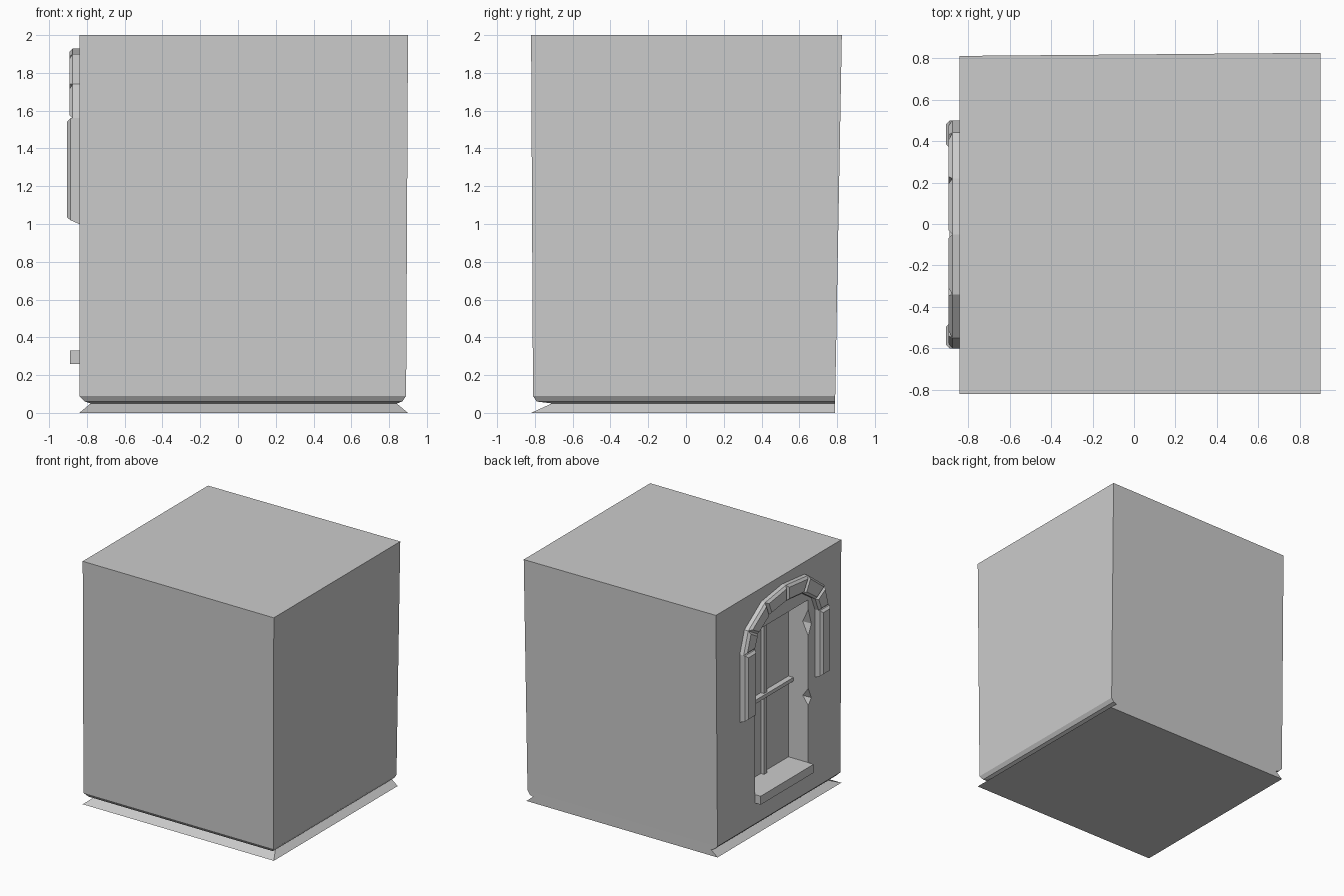
import bpy, bmesh
from mathutils import Vector

if "Cube" in bpy.data.objects:
    bpy.data.objects.remove(bpy.data.objects["Cube"])

WALL = -0.84      # plane of the window wall
GLASS = -0.66     # back of the window recess


def mesh_object(name, verts, faces):
    bm = bmesh.new()
    vs = [bm.verts.new(v) for v in verts]
    for f in faces:
        bm.faces.new([vs[i] for i in f])
    bmesh.ops.recalc_face_normals(bm, faces=bm.faces)
    me = bpy.data.meshes.new(name)
    bm.to_mesh(me)
    bm.free()
    ob = bpy.data.objects.new(name, me)
    bpy.context.collection.objects.link(ob)
    return ob


def loft(name, rings):
    """Closed solid through equally long rings of points."""
    n = len(rings[0])
    faces = [tuple(range(n)), tuple(range((len(rings) - 1) * n, len(rings) * n))]
    for r in range(len(rings) - 1):
        for i in range(n):
            j = (i + 1) % n
            faces.append((r * n + i, r * n + j, (r + 1) * n + j, (r + 1) * n + i))
    return mesh_object(name, [p for ring in rings for p in ring], faces)


def box(name, x0, x1, y0, y1, z0, z1):
    return loft(name, [[(x0, y0, z), (x1, y0, z), (x1, y1, z), (x0, y1, z)] for z in (z0, z1)])


def cut(target, cutter):
    cutter.hide_render = True
    mod = target.modifiers.new("cut", 'BOOLEAN')
    mod.operation = 'DIFFERENCE'
    mod.solver = 'EXACT'
    mod.object = cutter
    bpy.context.view_layer.objects.active = target
    bpy.ops.object.modifier_apply(modifier=mod.name)
    bpy.data.objects.remove(cutter, do_unlink=True)


# Wall block with a flared foot and undercut groove on three sides
levels = [(0.0, -0.84, 0.90, -0.82, 0.79, 0.79),
          (0.05, -0.78, 0.84, -0.71, 0.79, 0.79),
          (0.06, -0.81, 0.87, -0.79, 0.79, 0.79),
          (0.09, -0.84, 0.89, -0.81, 0.79, 0.79),
          (2.0, -0.84, 0.90, -0.82, 0.81, 0.825)]
wall = loft("wall_block", [[(x0, y0, z), (x1, y0, z), (x1, yr, z), (x0, yl, z)]
                           for z, x0, x1, y0, yl, yr in levels])

# Window recess, and chips broken out of its edge
cut(wall, box("recess_cutter", -1.0, GLASS, -0.39, 0.30, 0.30, 1.67))
for z, h in ((1.48, 0.11), (0.87, 0.07)):
    y = -0.39
    ring = [(WALL - .05, y, z), (WALL, y - .04, z - .02), (WALL + .05, y, z), (WALL, y + .04, z - .02)]
    verts = ring + [(WALL, y, z - h), (WALL, y, z + h)]
    faces = [(i, (i + 1) % 4, t) for i in range(4) for t in (4, 5)]
    cut(wall, mesh_object("chip_cutter", verts, faces))

# Sill and glazing bars
box("window_sill", -0.89, GLASS + 0.02, -0.39, 0.30, 0.26, 0.33)
box("glazing_bar_vertical", GLASS - 0.03, GLASS + 0.02, -0.07, -0.03, 0.32, 1.68)
box("glazing_bar_horizontal", GLASS - 0.045, GLASS + 0.02, -0.40, 0.31, 0.965, 0.995)

# Arch of chamfered stones: outer and inner outlines as (y, z)
outer = [(0.50, 1.00), (0.50, 1.56), (0.44, 1.74), (0.22, 1.89), (-0.05, 1.93),
         (-0.34, 1.90), (-0.55, 1.74), (-0.60, 1.56), (-0.60, 1.00)]
inner = [(0.365, 1.00), (0.365, 1.56), (0.32, 1.67), (0.17, 1.77), (-0.05, 1.80),
         (-0.27, 1.78), (-0.43, 1.67), (-0.475, 1.56), (-0.475, 1.00)]


def inset(pts, d):
    """Move each side of a convex polygon inwards by d."""
    out = []
    for i, p in enumerate(pts):
        a = (pts[i - 1] - p).normalized()
        b = (pts[(i + 1) % len(pts)] - p).normalized()
        out.append(p + (a + b) * d / abs(a.cross(b)))
    return out


for i in range(len(outer) - 1):
    quad = [Vector(p) for p in (outer[i], outer[i + 1], inner[i + 1], inner[i])]
    leg = i in (0, len(outer) - 2)
    front = -0.905 if leg else -0.893
    small = inset(quad, 0.018)
    if leg:   # sloped underside on the two uprights
        for k in ((0, 3) if i == 0 else (1, 2)):
            small[k].y = 1.035
    loft("arch_stone_%d" % (i + 1),
         [[(WALL + 0.02, p.x, p.y) for p in quad],
          [(WALL, p.x, p.y) for p in quad],
          [(front + 0.018, p.x, max(p.y, 1.02) if leg else p.y) for p in quad],
          [(front, p.x, p.y) for p in small]])
